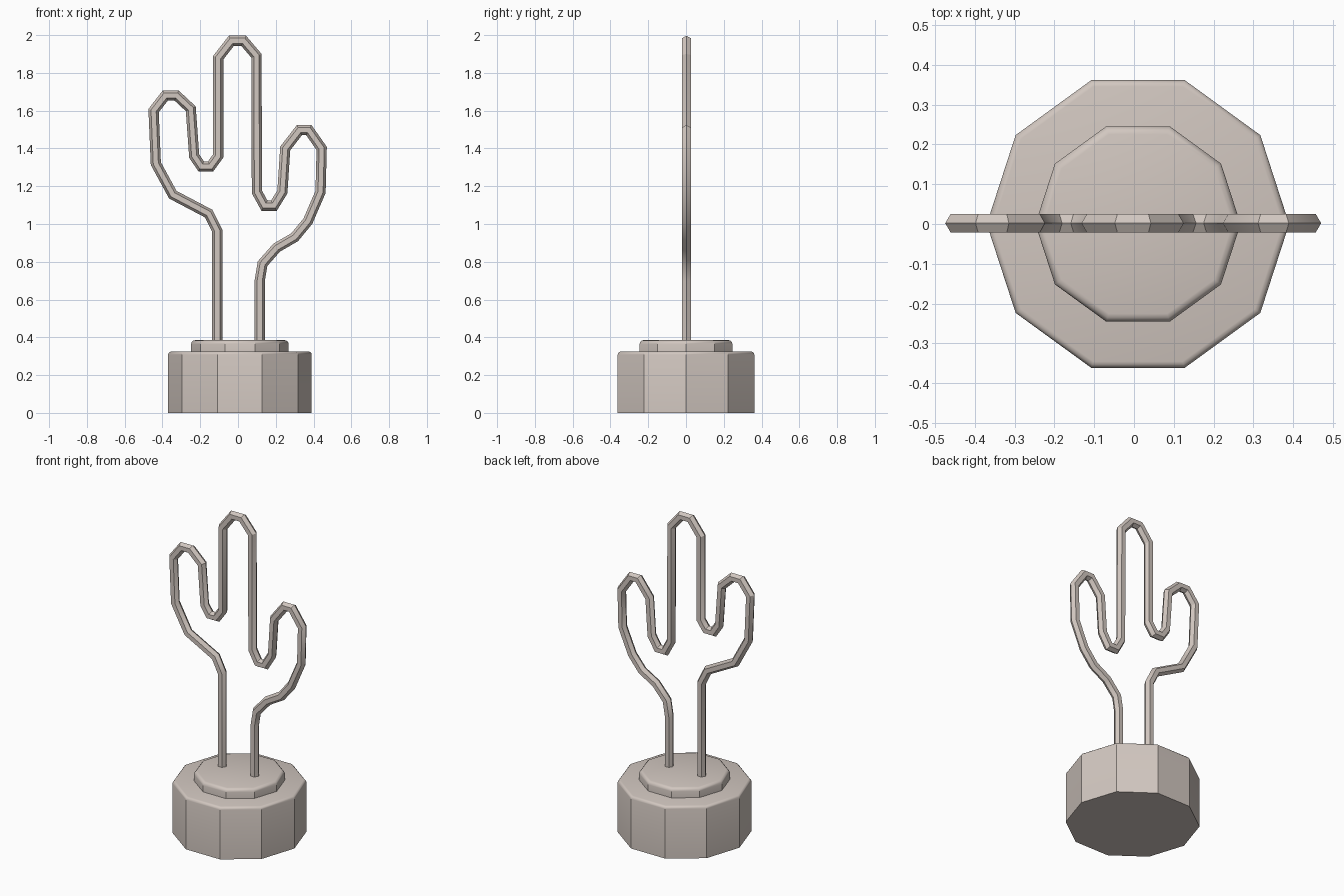
import bpy, bmesh, math
from mathutils import Vector

if "Cube" in bpy.data.objects:
    bpy.data.objects.remove(bpy.data.objects["Cube"])

mat = bpy.data.materials.new("warm_grey")
mat.diffuse_color = (0.64, 0.57, 0.525, 1)
mat.use_nodes = True
mat.node_tree.nodes["Principled BSDF"].inputs["Base Color"].default_value = mat.diffuse_color


def finish(name, bm):
    bmesh.ops.recalc_face_normals(bm, faces=bm.faces)
    me = bpy.data.meshes.new(name)
    bm.to_mesh(me)
    bm.free()
    me.materials.append(mat)
    ob = bpy.data.objects.new(name, me)
    bpy.context.collection.objects.link(ob)
    bpy.ops.object.select_all(action='DESELECT')
    ob.select_set(True)
    bpy.context.view_layer.objects.active = ob
    bpy.ops.object.shade_smooth_by_angle(angle=math.radians(32))
    return ob


def disc(name, radius, z0, z1, bevel):
    """Ten-sided block with a softened top rim."""
    bm = bmesh.new()
    # profile rings: (z, inset along the apothem), quarter-round at the top
    rings = [(z0, 0.0)]
    for i in range(4):
        a = math.radians(30 * i)
        rings.append((z1 - bevel + bevel * math.sin(a), bevel * (1 - math.cos(a))))
    loops = []
    for z, inset in rings:
        r = radius - inset / math.cos(math.pi / 10)
        loops.append([bm.verts.new((0.01 + r * math.cos(k * math.pi / 5),
                                    r * math.sin(k * math.pi / 5), z)) for k in range(10)])
    for a, b in zip(loops, loops[1:]):
        for k in range(10):
            bm.faces.new((a[k], a[(k + 1) % 10], b[(k + 1) % 10], b[k]))
    bm.faces.new(loops[0])
    bm.faces.new(loops[-1])
    return finish(name, bm)


def tube(name, path, radius, sides=6):
    """Mitred tube following a path in the xz plane."""
    bm = bmesh.new()
    pts = [Vector(p) for p in path]
    loops = []
    for i, p in enumerate(pts):
        d0 = (p - pts[max(i - 1, 0)]).normalized()
        d1 = (pts[min(i + 1, len(pts) - 1)] - p).normalized()
        t = (d0 + d1).normalized()
        n = Vector((-t.y, t.x))
        m = 1 / max(0.6, t.dot(d1 if d1.length else d0))
        ring = []
        for k in range(sides):
            a = 2 * math.pi * k / sides
            c = p + n * (radius * m * math.cos(a))
            ring.append(bm.verts.new((c.x, 0.002 + radius * math.sin(a), c.y)))
        loops.append(ring)
    for a, b in zip(loops, loops[1:]):
        for k in range(sides):
            bm.faces.new((a[k], a[(k + 1) % sides], b[(k + 1) % sides], b[k]))
    bm.faces.new(loops[0])
    bm.faces.new(loops[-1])
    return finish(name, bm)


# Base and raised plinth
disc("base", 0.38, 0.0, 0.325, 0.016)
disc("plinth", 0.258, 0.31, 0.385, 0.02)

# Bent cactus outline: left arm, trunk top, right arm
outline = [
    (-0.11, 0.35), (-0.11, 0.965), (-0.155, 1.055), (-0.345, 1.155),
    (-0.435, 1.32), (-0.447, 1.60), (-0.385, 1.68), (-0.325, 1.68),
    (-0.25, 1.61), (-0.232, 1.36), (-0.195, 1.305), (-0.145, 1.305),
    (-0.105, 1.36), (-0.105, 1.88), (-0.035, 1.97), (0.03, 1.97),
    (0.098, 1.89), (0.10, 1.17), (0.14, 1.097), (0.19, 1.097),
    (0.235, 1.17), (0.25, 1.40), (0.325, 1.497), (0.375, 1.497),
    (0.443, 1.40), (0.437, 1.17), (0.37, 1.015), (0.30, 0.93),
    (0.205, 0.875), (0.13, 0.79), (0.115, 0.70), (0.115, 0.35),
]
tube("cactus_tube", outline, 0.027)
